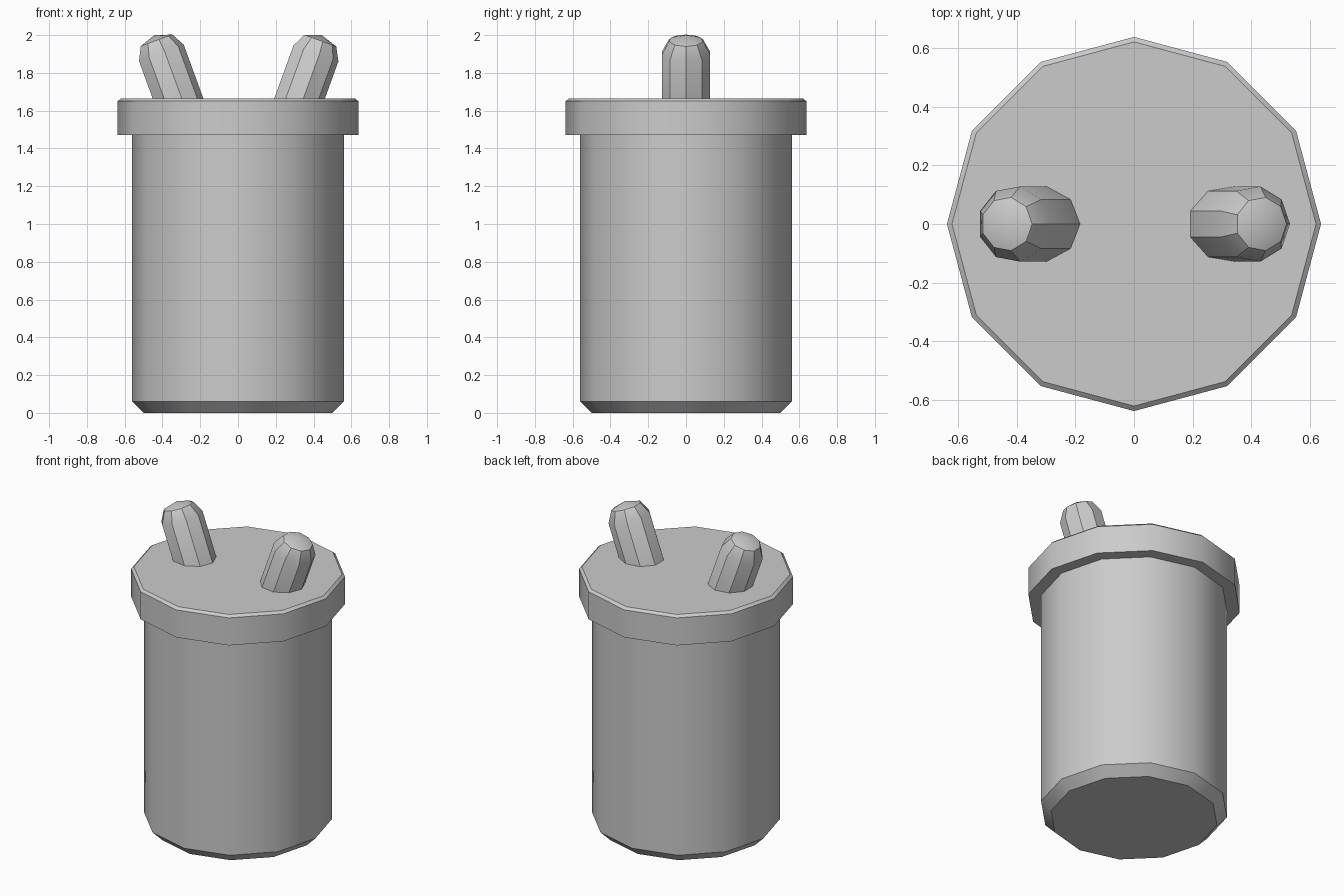
import bpy
import math

cube = bpy.data.objects.get("Cube")
if cube:
    bpy.data.objects.remove(cube, do_unlink=True)

grey = bpy.data.materials.new("plain grey")
grey.use_nodes = True
grey.diffuse_color = (0.6, 0.6, 0.6, 1)
grey.node_tree.nodes["Principled BSDF"].inputs["Base Color"].default_value = (0.6, 0.6, 0.6, 1)


def lathe(name, profile, sides):
    """Turn a (radius, height) profile into a closed solid; a radius of 0 makes a tip."""
    verts, rings = [], []
    for r, z in profile:
        count = sides if r else 1
        rings.append([len(verts) + i for i in range(count)])
        for i in range(count):
            a = math.tau * i / sides
            verts.append((r * math.cos(a), r * math.sin(a), z))
    faces = [rings[0][::-1]]
    for low, high in zip(rings, rings[1:]):
        for i in range(sides):
            j = (i + 1) % sides
            if len(high) == 1:
                faces.append((low[i], low[j], high[0]))
            else:
                faces.append((low[i], low[j], high[j], high[i]))
    if len(rings[-1]) > 1:
        faces.append(rings[-1])
    mesh = bpy.data.meshes.new(name)
    mesh.from_pydata(verts, [], faces)
    mesh.materials.append(grey)
    obj = bpy.data.objects.new(name, mesh)
    bpy.context.collection.objects.link(obj)
    bpy.ops.object.select_all(action='DESELECT')
    obj.select_set(True)
    bpy.context.view_layer.objects.active = obj
    bpy.ops.object.shade_smooth_by_angle(angle=math.radians(35))
    return obj


# Canister body with a chamfered foot, and the overhanging lid
lathe("body", [(0.5, 0), (0.56, 0.06), (0.56, 1.5)], 12)
lathe("lid", [(0.637, 1.47), (0.637, 1.65), (0.62, 1.665)], 12)

# Two round-tipped pegs leaning outwards
for side, name in ((1, "left_peg"), (-1, "right_peg")):
    peg = lathe(name, [(0.13, -0.08), (0.13, 0.255), (0.092, 0.326), (0, 0.356)], 9)
    peg.location = (side * 0.322, 0, 1.665)
    peg.rotation_euler.y = side * math.radians(20)
